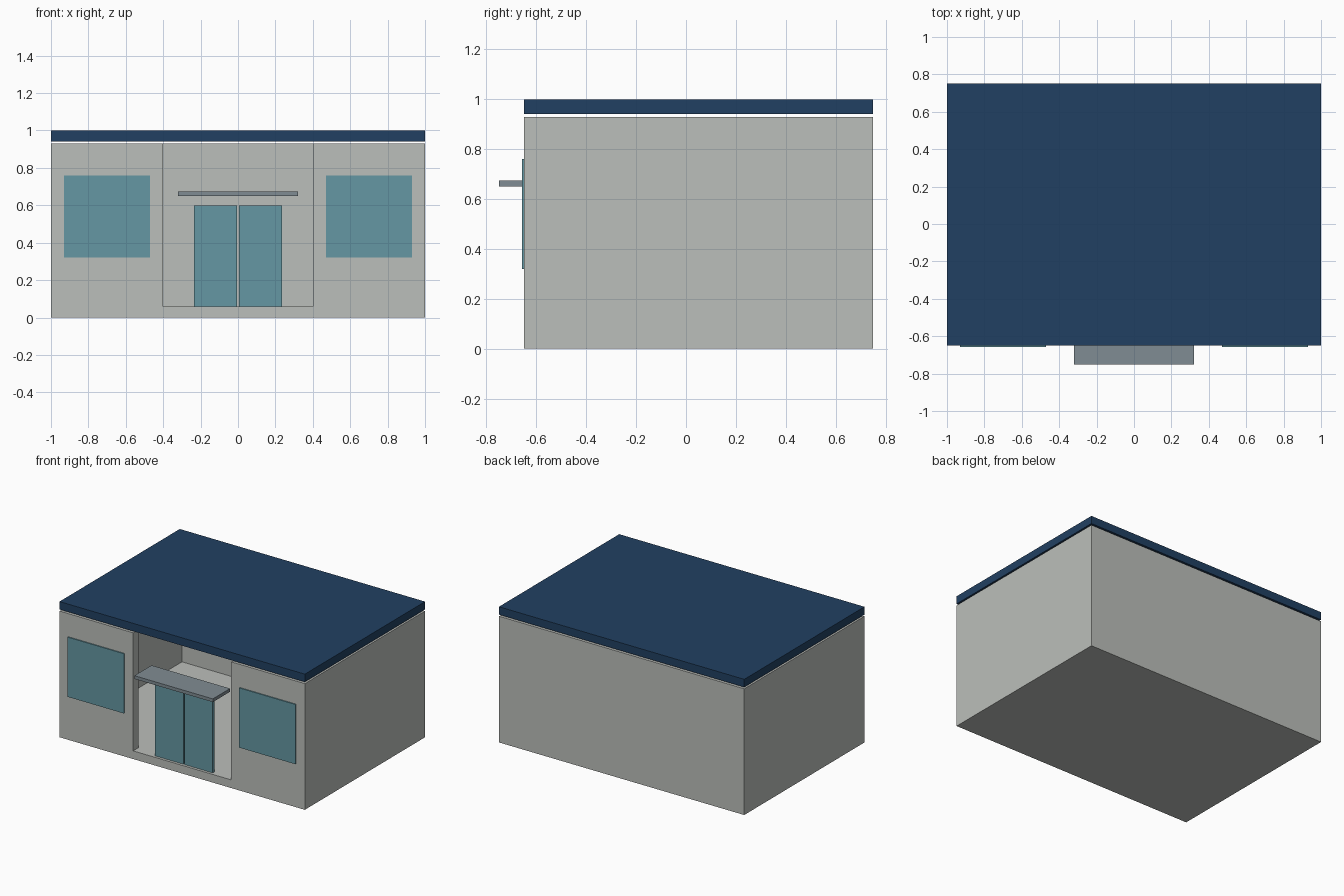
import bpy
import bmesh

if "Cube" in bpy.data.objects:
    bpy.data.objects.remove(bpy.data.objects["Cube"])


def material(name, rgb):
    m = bpy.data.materials.new(name)
    m.diffuse_color = (*rgb, 1.0)
    m.use_nodes = True
    m.node_tree.nodes["Principled BSDF"].inputs["Base Color"].default_value = m.diffuse_color
    return m


wall_grey = material("wall grey", (0.50, 0.52, 0.495))
roof_navy = material("roof navy", (0.0152, 0.0513, 0.122))
glass_teal = material("glass teal", (0.130, 0.310, 0.366))
canopy_grey = material("canopy grey", (0.216, 0.262, 0.292))


def prism(name, outline, z0, z1, mat):
    """Extrude a counter-clockwise plan outline from z0 up to z1."""
    bm = bmesh.new()
    base = bm.faces.new([bm.verts.new((x, y, z0)) for x, y in outline])
    top = bmesh.ops.extrude_face_region(bm, geom=[base])["geom"]
    verts = [v for v in top if isinstance(v, bmesh.types.BMVert)]
    bmesh.ops.translate(bm, verts=verts, vec=(0, 0, z1 - z0))
    bmesh.ops.recalc_face_normals(bm, faces=bm.faces)
    mesh = bpy.data.meshes.new(name)
    bm.to_mesh(mesh)
    bm.free()
    mesh.materials.append(mat)
    obj = bpy.data.objects.new(name, mesh)
    bpy.context.collection.objects.link(obj)
    return obj


def box(name, x0, x1, y0, y1, z0, z1, mat):
    return prism(name, [(x0, y0), (x1, y0), (x1, y1), (x0, y1)], z0, z1, mat)


# Hollow building shell with floor, open top and full-height entrance
shell = box("walls_and_floor", -1, 1, -0.65, 0.75, 0, 0.93, wall_grey)
room = prism("room_cutter",
             [(-0.4, -0.8), (0.4, -0.8), (0.4, -0.59), (0.94, -0.59),
              (0.94, 0.69), (-0.94, 0.69), (-0.94, -0.59), (-0.4, -0.59)],
             0.06, 1.2, wall_grey)
room.hide_render = True
room.hide_viewport = True
cut = shell.modifiers.new("room", "BOOLEAN")
cut.operation = "DIFFERENCE"
cut.solver = "EXACT"
cut.object = room

# Flat roof floating just above the walls
box("roof", -1, 1, -0.65, 0.75, 0.942, 1.0, roof_navy)

# Entrance canopy
box("canopy", -0.32, 0.32, -0.75, -0.55, 0.65, 0.674, canopy_grey)

# Windows and door leaves on both sides
for side, s in (("left", -1), ("right", 1)):
    wx = sorted((s * 0.47, s * 0.93))
    box(side + "_window", *wx, -0.658, -0.649, 0.32, 0.76, glass_teal)
    dx = sorted((s * 0.005, s * 0.235))
    box(side + "_door", *dx, -0.63, -0.61, 0.06, 0.60, glass_teal)
